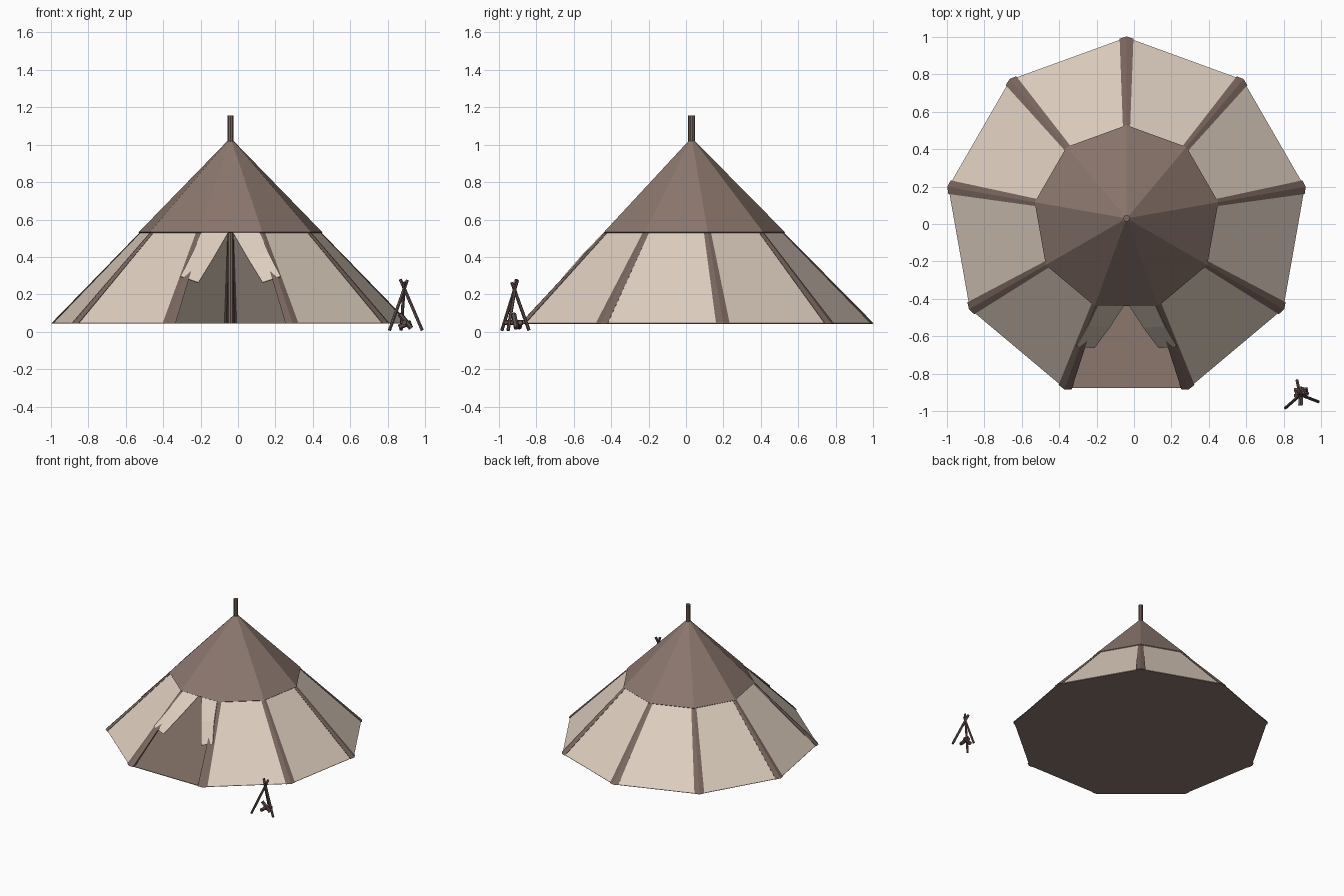
import bpy, bmesh
from math import radians, cos, sin
from mathutils import Vector

if "Cube" in bpy.data.objects:
    bpy.data.objects.remove(bpy.data.objects["Cube"])

def material(name, rgb):
    m = bpy.data.materials.new(name)
    m.diffuse_color = (*rgb, 1)
    m.use_nodes = True
    m.node_tree.nodes["Principled BSDF"].inputs["Base Color"].default_value = m.diffuse_color
    return m

CANVAS = material("pale canvas", (0.73, 0.62, 0.52))
HIDE = material("brown hide", (0.26, 0.185, 0.155))
WOOD = material("brown wood", (0.195, 0.135, 0.113))
DARK = material("dark wood", (0.125, 0.083, 0.075))

CX, CY, Z0, ZA, R = -0.04, 0.03, 0.045, 1.03, 0.97
N = 9
ZR = 0.53                                   # height of the roof rim

def pt(deg, z, off=0.0):
    """Point on the tent's cone at an angle and height, pushed out by off."""
    r = R * (ZA - z) / (ZA - Z0) + off
    a = radians(deg)
    return Vector((CX + r * cos(a), CY + r * sin(a), z))

def mesh(name, verts, faces, mat, thick=0.0):
    me = bpy.data.meshes.new(name)
    me.from_pydata([tuple(v) for v in verts], [], faces)
    bm = bmesh.new()
    bm.from_mesh(me)
    bmesh.ops.recalc_face_normals(bm, faces=bm.faces)
    bm.to_mesh(me)
    bm.free()
    me.materials.append(mat)
    ob = bpy.data.objects.new(name, me)
    bpy.context.collection.objects.link(ob)
    if thick:
        mod = ob.modifiers.new("thickness", 'SOLIDIFY')
        mod.thickness = thick
        mod.offset = 0
    return ob

def rod(name, a, b, r, mat, sides=8):
    a, b = Vector(a), Vector(b)
    bpy.ops.mesh.primitive_cylinder_add(vertices=sides, radius=r, depth=(b - a).length,
                                        location=(a + b) / 2)
    ob = bpy.context.object
    ob.name = name
    ob.rotation_euler = (b - a).to_track_quat('Z', 'Y').to_euler()
    ob.data.materials.append(mat)
    return ob

angles = [90 + 40 * k for k in range(N)]

# canvas wall panels, leaving the front (-90 degrees) open as the doorway
for i, a in enumerate(angles):
    if (a + 20) % 360 == 270:
        continue
    mesh(f"wall_panel_{i}", [pt(a, Z0, -.004), pt(a + 40, Z0, -.004),
                             pt(a + 40, ZR + .01, -.004), pt(a, ZR + .01, -.004)],
         [(0, 1, 2, 3)], CANVAS, 0.004)

# hide roof
mesh("roof", [pt(a, ZR, .004) for a in angles] + [Vector((CX, CY, ZA + .004))],
     [(i, (i + 1) % N, N) for i in range(N)], HIDE, 0.006)

# floor
mesh("floor", [pt(a, Z0, -.004) for a in angles], [tuple(range(N))], HIDE, 0.004)

# ribs: ridged beams along each corner, narrowing towards the apex
for i, a in enumerate(angles):
    ar = radians(a)
    out, side = Vector((cos(ar), sin(ar), 0)), Vector((-sin(ar), cos(ar), 0))
    verts = []
    for z in (Z0, 0.9):
        k = (ZA - z) / (ZA - Z0)
        c = pt(a, z, 0.003 - 0.003 * (z > .5))
        w, d = 0.036 * k + .001, 0.035 * k
        verts += [c, c + side * w - out * (w * .33), c + side * w * .6 - out * (d + .012 * k),
                  c - side * w * .6 - out * (d + .012 * k), c - side * w - out * (w * .33)]
    faces = [(j, (j + 1) % 5, 5 + (j + 1) % 5, 5 + j) for j in range(5)]
    mesh(f"rib_{i}", verts, faces + [(0, 1, 2, 3, 4), (5, 6, 7, 8, 9)], WOOD)

# door flaps folded back over the ribs
for name, s in (("left_flap", -1), ("right_flap", 1)):
    p = [(.012, -.432, .53), (.155, -.435, .53), (.205, -.545, .418), (.268, -.652, .295),
         (.172, -.662, .262), (.09, -.552, .395)]
    mesh(name, [(CX + s * x, y, z) for x, y, z in p],
         [(0, 1, 2, 5), (5, 2, 3, 4)], CANVAS, 0.006)

# centre pole
rod("centre_pole", (CX, CY, Z0), (CX, CY, 1.155), 0.018, WOOD, 10)

# campfire tripod
for i, (a, b) in enumerate([((.81, -.983, .008), (.905, -.90, .275)),
                            ((.985, -.95, .008), (.868, -.905, .28)),
                            ((.872, -.838, .008), (.89, -.93, .265))]):
    rod(f"tripod_leg_{i}", a, b, 0.009, DARK, 6)

# firewood logs
for i, (a, b) in enumerate([((.925, -.905, .02), (.865, -.92, .095)),
                            ((.89, -.97, .05), (.895, -.87, .05)),
                            ((.86, -.89, .025), (.925, -.885, .05))]):
    rod(f"log_{i}", a, b, 0.014, DARK, 6)
